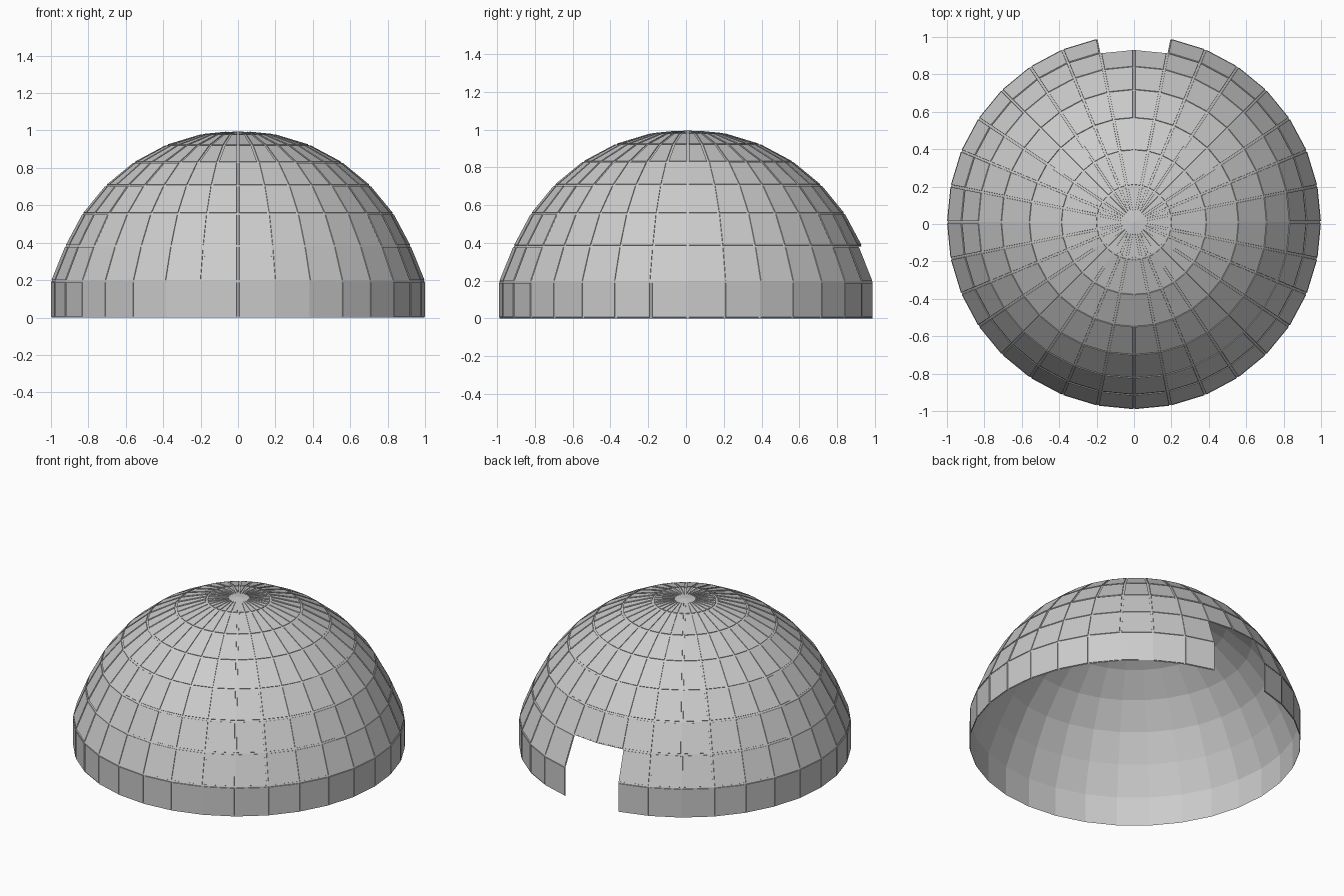
import bpy, bmesh, math

if "Cube" in bpy.data.objects:
    bpy.data.objects.remove(bpy.data.objects["Cube"])

SEGS, RINGS = 32, 8
Y_SHIFT = 0.0096          # doorway cut removes the rearmost point, so the dome sits slightly back
GAP, RAISE = 0.006, 0.004


def dome_bmesh(radius):
    """Hemisphere with a vertical bottom course and a doorway at the back."""
    bm = bmesh.new()
    rows = []
    for r in range(RINGS):
        a = math.pi / 2 * r / RINGS
        rad = radius * (1 if r < 2 else math.cos(a))
        z = radius * math.sin(a)
        rows.append([bm.verts.new((rad * math.cos(2 * math.pi * s / SEGS),
                                   rad * math.sin(2 * math.pi * s / SEGS) + Y_SHIFT, z))
                     for s in range(SEGS)])
    pole = bm.verts.new((0, Y_SHIFT, radius))
    for r in range(RINGS):
        for s in range(SEGS):
            # doorway: two panels wide, two courses high, facing +y
            if r < 2 and s in (SEGS // 4 - 1, SEGS // 4):
                continue
            t = (s + 1) % SEGS
            if r == RINGS - 1:
                bm.faces.new((rows[r][s], rows[r][t], pole))
            else:
                bm.faces.new((rows[r][s], rows[r][t], rows[r + 1][t], rows[r + 1][s]))
    loose = [v for v in bm.verts if not v.link_faces]
    bmesh.ops.delete(bm, geom=loose, context='VERTS')
    bm.normal_update()
    return bm


def add_object(name, bm):
    mesh = bpy.data.meshes.new(name)
    bm.to_mesh(mesh)
    bm.free()
    obj = bpy.data.objects.new(name, mesh)
    bpy.context.collection.objects.link(obj)
    return obj


# thin inner shell, seen from inside and in the seams
add_object("dome_shell", dome_bmesh(1 - RAISE))

# raised outer panels separated by narrow seams
bm = dome_bmesh(1 - RAISE)
rim = bmesh.ops.inset_individual(bm, faces=bm.faces[:], thickness=GAP, use_even_offset=True)
bmesh.ops.delete(bm, geom=rim["faces"], context='FACES')
bm.normal_update()
bmesh.ops.inset_individual(bm, faces=bm.faces[:], thickness=0.0005, depth=RAISE,
                           use_even_offset=True)
add_object("dome_panels", bm)
